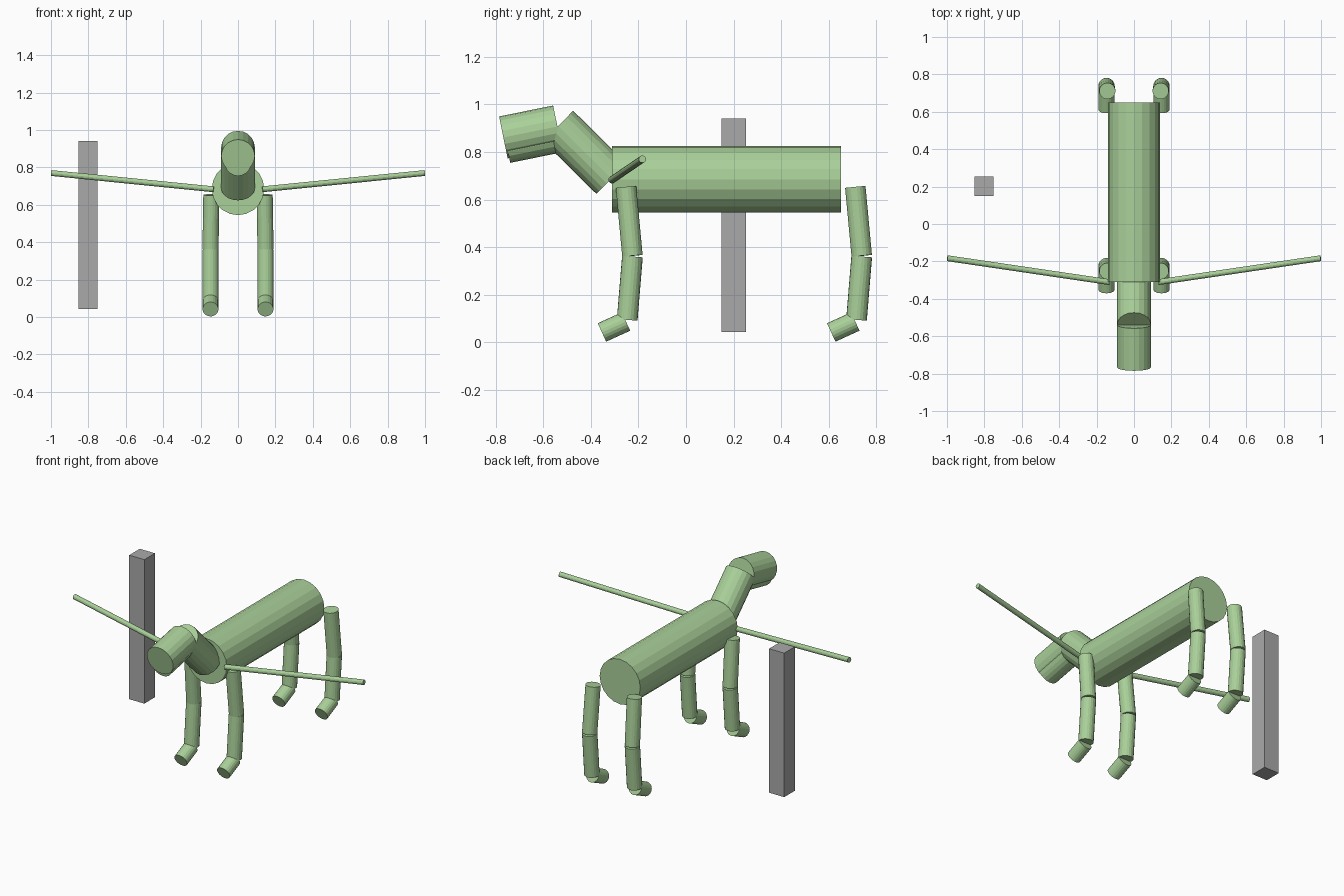
import bpy
from mathutils import Vector

if "Cube" in bpy.data.objects:
    bpy.data.objects.remove(bpy.data.objects["Cube"])


def material(name, rgb):
    m = bpy.data.materials.new(name)
    m.diffuse_color = (*rgb, 1)
    m.use_nodes = True
    m.node_tree.nodes["Principled BSDF"].inputs["Base Color"].default_value = m.diffuse_color
    return m


GREEN = material("soft green", (0.40, 0.63, 0.32))
GREY = material("mid grey", (0.40, 0.40, 0.40))


def rod(name, start, end, radius, sides=20):
    """Flat-faced cylinder running between two points."""
    a, b = Vector(start), Vector(end)
    bpy.ops.mesh.primitive_cylinder_add(
        vertices=sides, radius=radius, depth=(b - a).length, location=(a + b) / 2,
        rotation=(b - a).to_track_quat('Z', 'Y').to_euler())
    ob = bpy.context.object
    ob.name = name
    ob.data.materials.append(GREEN)
    return ob


# Torso, neck and head
rod("torso", (0, -0.31, 0.685), (0, 0.65, 0.685), 0.14)
rod("neck", (0, -0.313, 0.688), (0, -0.537, 0.909), 0.09)
rod("head", (0, -0.54, 0.907), (0, -0.767, 0.861), 0.09)
rod("jaw", (0, -0.56, 0.862), (0, -0.752, 0.823), 0.07)

# Four legs, each with thigh, shin and foot
for pair, dy in (("front", 0), ("hind", 0.963)):
    for side, x in (("left", -0.147), ("right", 0.147)):
        tag = f"{pair}_{side}"
        rod(tag + "_thigh", (x * 0.97, dy - 0.252, 0.653), (x, dy - 0.225, 0.364), 0.0435)
        rod(tag + "_shin", (x, dy - 0.225, 0.361), (x, dy - 0.247, 0.095), 0.0435)
        rod(tag + "_foot", (x, dy - 0.252, 0.088), (x, dy - 0.353, 0.042), 0.0425)

# Long thin poles reaching out from the shoulders
for side, s in (("left", -1), ("right", 1)):
    rod(side + "_pole", (s * 0.13, -0.311, 0.683), (s * 0.998, -0.183, 0.77), 0.0155, 12)

# Free-standing square post
bpy.ops.mesh.primitive_cube_add(size=1, location=(-0.802, 0.201, 0.4915))
post = bpy.context.object
post.name = "post"
post.scale = (0.104, 0.104, 0.897)
post.data.materials.append(GREY)
